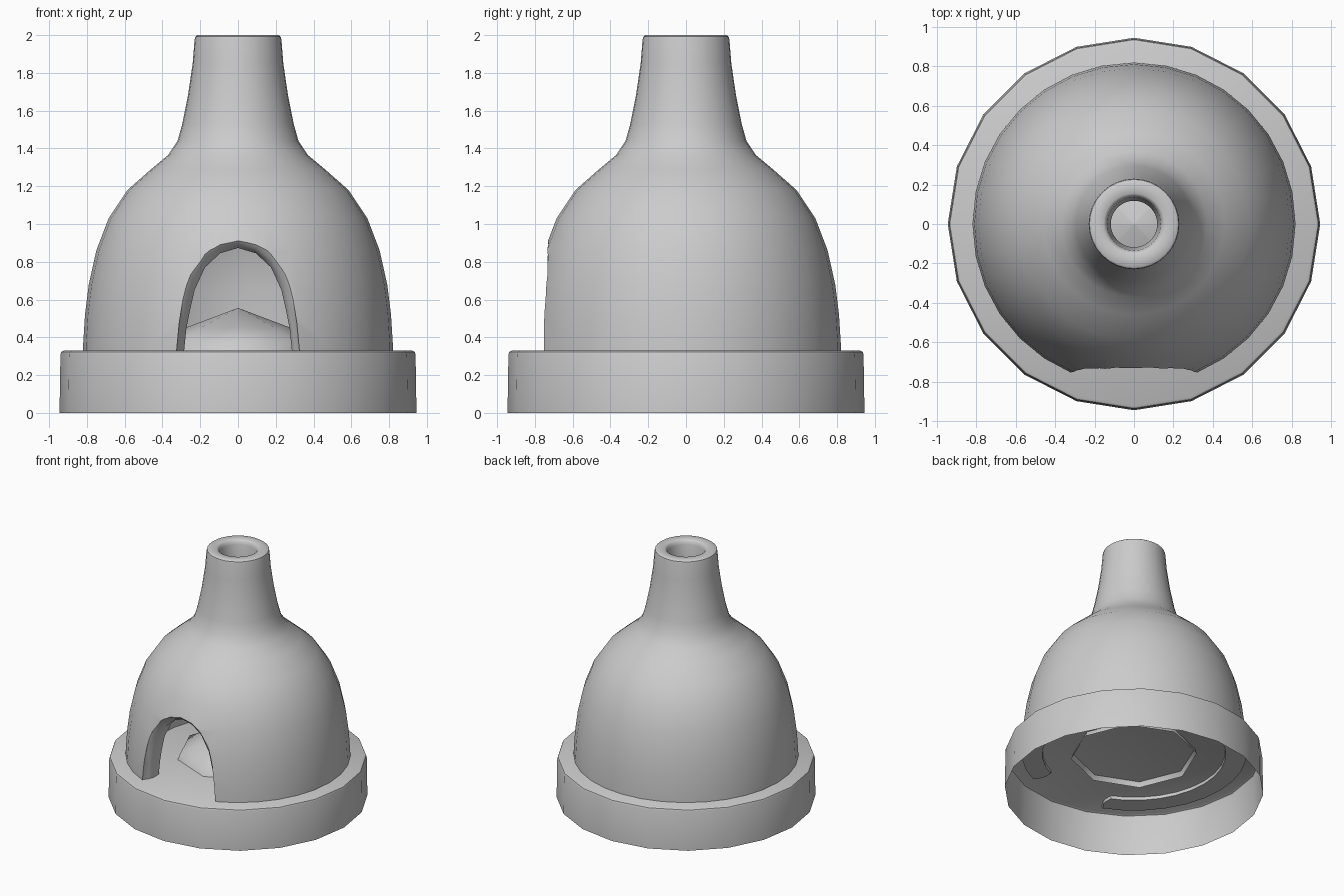
import bpy, bmesh, math

if "Cube" in bpy.data.objects:
    bpy.data.objects.remove(bpy.data.objects["Cube"])


def make_object(name, bm):
    bmesh.ops.recalc_face_normals(bm, faces=bm.faces)
    mesh = bpy.data.meshes.new(name)
    bm.to_mesh(mesh)
    bm.free()
    obj = bpy.data.objects.new(name, mesh)
    bpy.context.collection.objects.link(obj)
    return obj


def smooth(obj, angle):
    bpy.ops.object.select_all(action='DESELECT')
    obj.select_set(True)
    bpy.context.view_layer.objects.active = obj
    bpy.ops.object.shade_smooth_by_angle(angle=math.radians(angle))


def bridge(bm, a, b):
    n = len(a)
    for i in range(n):
        j = (i + 1) % n
        bm.faces.new((a[i], a[j], b[j], b[i]))


def lathe(name, profile, sides, closed=False, cap_end=False):
    """Revolve (radius, height) points around z."""
    bm = bmesh.new()
    rings = []
    for r, z in profile:
        rings.append([bm.verts.new((r * math.cos(2 * math.pi * i / sides),
                                    r * math.sin(2 * math.pi * i / sides), z))
                      for i in range(sides)])
    for a, b in zip(rings, rings[1:]):
        bridge(bm, a, b)
    if closed:
        bridge(bm, rings[-1], rings[0])
    if cap_end:
        bm.faces.new(rings[-1])
    return make_object(name, bm)


# Base plinth: hollow, open underneath, with the oven floor on top
base = lathe("base", [(0.945, 0), (0.94, 0.31), (0.935, 0.323), (0.922, 0.33)], 20, cap_end=True)
smooth(base, 40)

# Dome and chimney: one thick-walled shell
outer = [(0.82, 0.305), (0.82, 0.36), (0.81, 0.52), (0.79, 0.68), (0.75, 0.86), (0.685, 1.03),
         (0.585, 1.18), (0.46, 1.29), (0.37, 1.365), (0.32, 1.44), (0.295, 1.53),
         (0.265, 1.68), (0.24, 1.85), (0.23, 1.975), (0.226, 1.992), (0.214, 2.0)]
inner = [(0.155, 2.0), (0.142, 1.99), (0.135, 1.965), (0.118, 1.8), (0.13, 1.6), (0.2, 1.42),
         (0.35, 1.25), (0.5, 1.1), (0.6, 0.9), (0.65, 0.65), (0.67, 0.305)]
dome = lathe("dome_and_chimney", outer + inner, 32, closed=True)

# Door cutter: arch that flares at the outer wall face
arch_out = [(0.33, 0.2), (0.325, 0.33), (0.312, 0.47), (0.292, 0.6), (0.255, 0.745),
            (0.175, 0.855), (0.095, 0.905), (0, 0.922)]
arch_in = [(0.29, 0.2), (0.285, 0.33), (0.273, 0.45), (0.255, 0.54), (0.23, 0.65),
           (0.175, 0.77), (0.095, 0.845), (0, 0.873)]


def mirrored(pts):
    return pts + [(-x, z) for x, z in reversed(pts[:-1])]


bm = bmesh.new()
loops = []
for y, t in ((-1.0, 0.0), (-0.74, 0.0), (-0.715, 0.55), (-0.67, 1.0), (-0.3, 1.0)):
    loops.append([bm.verts.new((a[0] + (b[0] - a[0]) * t, y, a[1] + (b[1] - a[1]) * t))
                  for a, b in zip(mirrored(arch_out), mirrored(arch_in))])
for a, b in zip(loops, loops[1:]):
    bridge(bm, a, b)
bm.faces.new(loops[0])
bm.faces.new(loops[-1])
cutter = make_object("door_cutter", bm)
cutter.hide_render = True

cut = dome.modifiers.new("door", 'BOOLEAN')
cut.operation = 'DIFFERENCE'
cut.solver = 'EXACT'
cut.object = cutter
bpy.context.view_layer.objects.active = dome
bpy.ops.object.modifier_apply(modifier="door")
bpy.data.objects.remove(cutter)
smooth(dome, 42)

# Ash mound: low eight-sided heap inside the oven
mound = lathe("ash_mound", [(0.46, 0.29), (0.43, 0.375), (0.28, 0.45), (0.002, 0.555)], 8, cap_end=True)
smooth(mound, 50)
